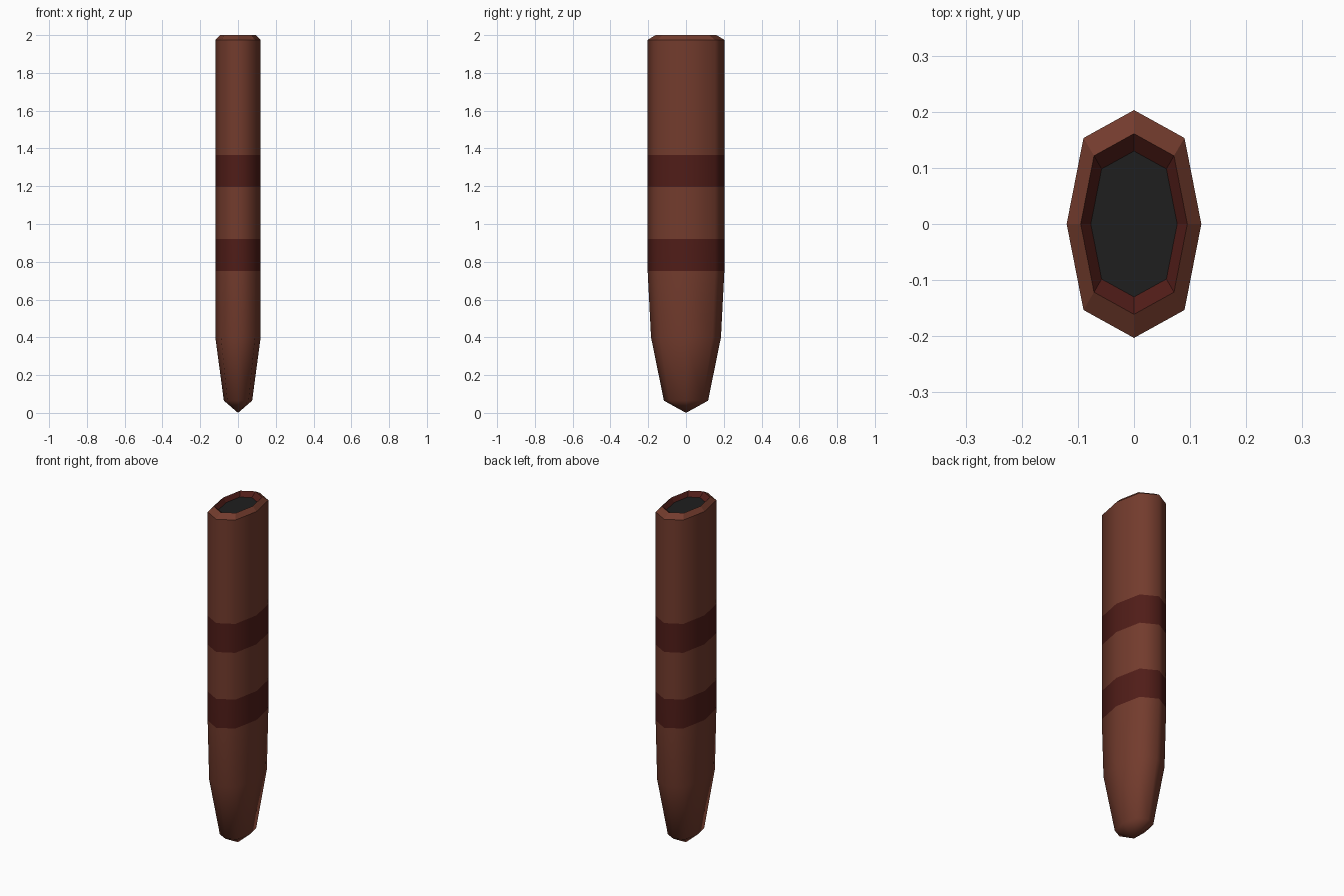
import bpy, bmesh

if "Cube" in bpy.data.objects:
    bpy.data.objects.remove(bpy.data.objects["Cube"])


def material(name, rgb):
    m = bpy.data.materials.new(name)
    m.diffuse_color = (*rgb, 1)
    m.use_nodes = True
    m.node_tree.nodes["Principled BSDF"].inputs["Base Color"].default_value = m.diffuse_color
    return m


mats = [material("brown_leather", (0.17, 0.044, 0.026)),
        material("dark_red_band", (0.08, 0.012, 0.009)),
        material("black_opening", (0.013, 0.013, 0.013))]
BROWN, BAND, BLACK = 0, 1, 2

# Octagonal cross-section in fractions of half-width and half-depth
SECTION = [(0, 1), (0.75, 0.755), (1, 0), (0.75, -0.755),
           (0, -1), (-0.75, -0.755), (-1, 0), (-0.75, 0.755)]

# Rings: half-width, half-depth, height, material of the strip above, smooth
RINGS = [(0.075, 0.117, 0.065, BROWN, True),
         (0.12, 0.185, 0.40, BROWN, True),
         (0.12, 0.203, 0.75, BAND, True),
         (0.12, 0.203, 0.92, BROWN, True),
         (0.12, 0.203, 1.195, BAND, True),
         (0.12, 0.203, 1.365, BROWN, True),
         (0.12, 0.203, 1.975, BROWN, False),   # bevelled rim
         (0.095, 0.161, 2.0, BAND, False),     # inner lip
         (0.077, 0.13, 1.975, BLACK, False)]   # opening floor

bm = bmesh.new()
loops = [[bm.verts.new((x * w, y * d, z)) for x, y in SECTION]
         for w, d, z, _, _ in RINGS]
tip = bm.verts.new((0, 0, 0))


def face(verts, mat, smooth):
    f = bm.faces.new(verts)
    f.material_index = mat
    f.smooth = smooth


# Sleeve strips, pointed tip and opening floor
for i in range(8):
    j = (i + 1) % 8
    face((tip, loops[0][i], loops[0][j]), BROWN, True)
    for lo, hi, ring in zip(loops, loops[1:], RINGS):
        face((lo[i], hi[i], hi[j], lo[j]), ring[3], ring[4])
face(loops[-1], BLACK, False)
bmesh.ops.recalc_face_normals(bm, faces=bm.faces)

# Keep the rim edges crisp
rim = {v for loop in loops[6:] for v in loop}
for e in bm.edges:
    if e.verts[0] in rim and e.verts[1] in rim:
        e.smooth = False

mesh = bpy.data.meshes.new("sheath")
bm.to_mesh(mesh)
bm.free()
for m in mats:
    mesh.materials.append(m)
bpy.context.collection.objects.link(bpy.data.objects.new("sheath", mesh))
